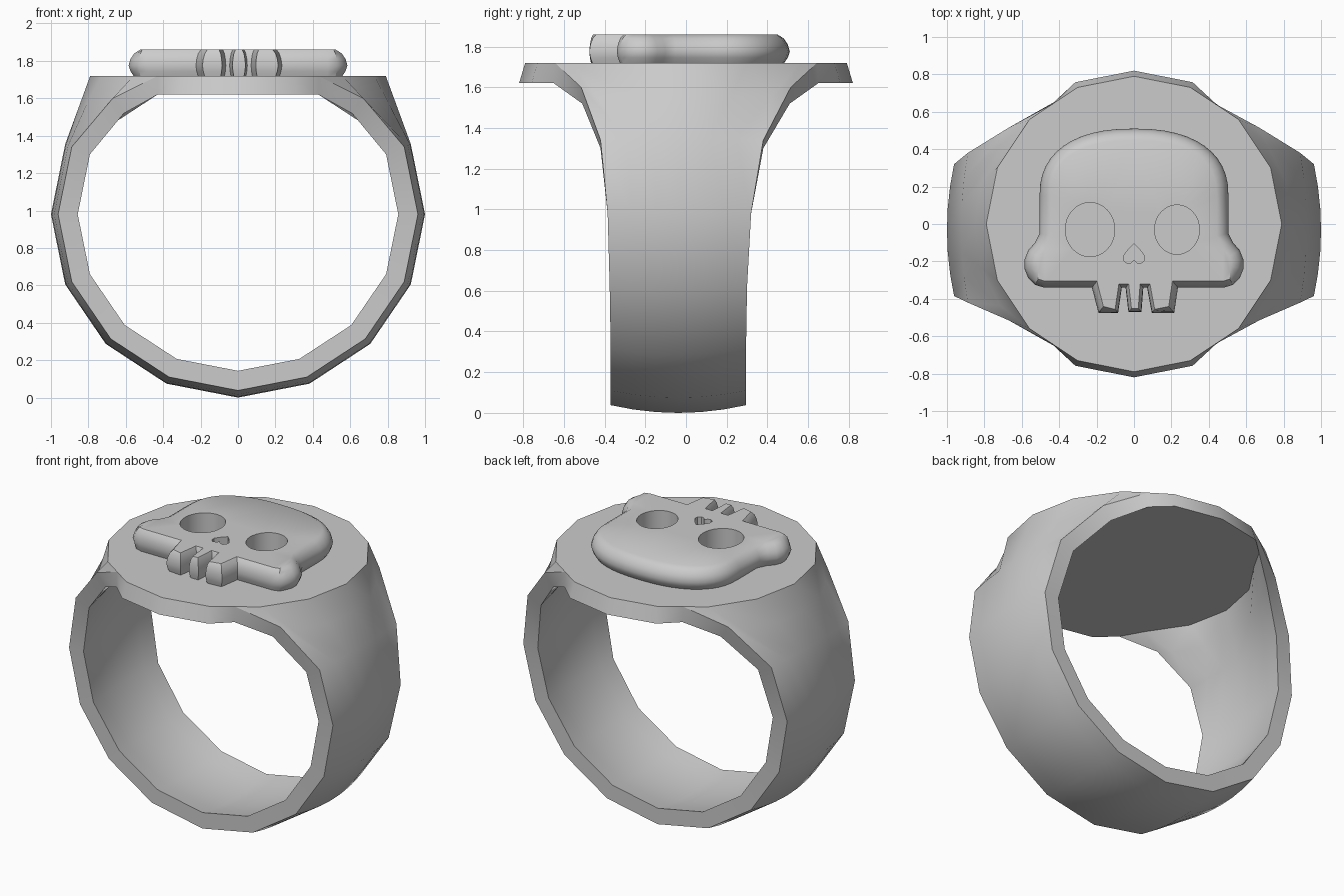
import bpy, bmesh
from math import sin, cos, pi, radians, copysign
from mathutils import Vector

if "Cube" in bpy.data.objects:
    bpy.data.objects.remove(bpy.data.objects["Cube"])

TOP, UNDER, CZ = 1.72, 1.62, 0.98


def finish(name, bm, angle):
    bmesh.ops.recalc_face_normals(bm, faces=bm.faces[:])
    me = bpy.data.meshes.new(name)
    bm.to_mesh(me)
    bm.free()
    ob = bpy.data.objects.new(name, me)
    bpy.context.collection.objects.link(ob)
    bpy.ops.object.select_all(action='DESELECT')
    ob.select_set(True)
    bpy.context.view_layer.objects.active = ob
    bpy.ops.object.shade_smooth_by_angle(angle=radians(angle))
    return ob


# Band: one skin of cross-sections running from the plate, under the finger, and back
def skin(mid_r, edge_r, arc, z, corner):
    """Rows of 7 points from front to back."""
    plate_row = [Vector((x, y, z)) for x, y in arc]
    half = []
    widths = [(-.42, .38), (-.385, .32), (-.375, .30), (-.37, .295), (-.37, .295), (-.37, .295)]
    for k, (y0, y1) in enumerate(widths):
        a = radians(22.5 - 22.5 * k)
        row = []
        for i in range(7):
            t = i / 3 - 1
            r = mid_r + (edge_r - mid_r) * t * t
            row.append(Vector((r * cos(a), y0 + (y1 - y0) * i / 6, CZ + (r - .02) * sin(a))))
        half.append(row)
    shoulder = [p.lerp(q, .55) for p, q in zip(half[0], plate_row)]
    cx, cy, cz = corner
    shoulder[0], shoulder[6] = Vector((cx, -cy, cz)), Vector((cx, cy, cz))
    half = [plate_row, shoulder] + half
    left = [[Vector((-p.x, p.y, p.z)) for p in row] for row in half[-2::-1]]
    return half + left


def half_arc(r, edge):
    pts = [(r * cos(radians(a)), r * sin(radians(a))) for a in (-45, -22.5, 0, 22.5, 45)]
    return [(edge[0], -edge[1])] + pts + [edge]


bm = bmesh.new()
borders = []
for mid_r, edge_r, arc, z, corner, tip in (
        (1.0, .962, half_arc(.79, (.43, .645)), TOP, (.67, .515, 1.60), .79),
        (.895, .857, half_arc(.72, (.43, .65)), UNDER, (.61, .51, 1.52), .82)):
    rows = [[bm.verts.new(p) for p in row] for row in skin(mid_r, edge_r, arc, z, corner)]
    for r0, r1 in zip(rows, rows[1:]):
        for i in range(6):
            bm.faces.new((r0[i], r0[i + 1], r1[i + 1], r1[i]))
    # exposed front and back points of the plate
    ext = {s: [bm.verts.new((tip * sin(radians(a)), s * tip * cos(radians(a)), z))
               for a in (-22.5, 0, 22.5)] for s in (-1, 1)}
    # flat plate face
    bm.faces.new(rows[0] + ext[1][::-1] + rows[-1][::-1] + ext[-1])
    borders.append([[r[0] for r in rows] + ext[-1], [r[6] for r in rows] + ext[1]])
# rims joining outer and inner skins
for outer, inner in zip(*borders):
    n = len(outer)
    for i in range(n):
        j = (i + 1) % n
        bm.faces.new((outer[i], outer[j], inner[j], inner[i]))
finish("signet_band", bm, 32)

# Skull outline, counter-clockwise
def power(v):
    return copysign(abs(v) ** .85, v)


dome = [(.505 * power(cos(pi * i / 24)), .15 + .36 * power(sin(pi * i / 24))) for i in range(25)]
cheek = [(.505, -.05), (.53, -.10), (.565, -.14), (.585, -.19), (.585, -.24),
         (.565, -.29), (.53, -.325), (.48, -.34)]
teeth = [(-.225, -.34), (-.19, -.475), (-.085, -.475), (-.065, -.34), (-.045, -.34),
         (-.03, -.47), (.04, -.47), (.05, -.34), (.07, -.34), (.095, -.475),
         (.215, -.475), (.235, -.34)]
outline = dome + [(-x, y) for x, y in cheek] + teeth + cheek[::-1]


def inset(pts, d):
    out = []
    for i, p in enumerate(pts):
        p = Vector(p)
        a = (p - Vector(pts[i - 1])).normalized()
        b = (Vector(pts[(i + 1) % len(pts)]) - p).normalized()
        n1, n2 = Vector((-a.y, a.x)), Vector((-b.y, b.x))
        w = 1.0
        if p.y < -.30:
            w = .3 if abs(p.x) < .12 else .55
        out.append(p + (n1 + n2) / max(1 + n1.dot(n2), .5) * d * w)
    return out


def ring(bm, pts, z):
    return [bm.verts.new((p[0], p[1], z)) for p in pts]


def wall(bm, a, b):
    for i in range(len(a)):
        j = (i + 1) % len(a)
        bm.faces.new((a[i], a[j], b[j], b[i]))


def rim_edges(bm, r):
    return [bm.edges.get((r[i - 1], r[i])) for i in range(len(r))]


# Skull: rounded side, flat top with eye and nose wells
bm = bmesh.new()
levels = [ring(bm, inset(outline, d), z) for d, z in
          ((.03, TOP - .005), (.01, 1.745), (0, 1.775), (.01, 1.81), (.03, 1.84), (.062, 1.86))]
for a, b in zip(levels, levels[1:]):
    wall(bm, a, b)
edges = rim_edges(bm, levels[-1])


def ellipse(cx, cy, rx, ry):
    return [(cx + rx * cos(pi * i / 16), cy + ry * sin(pi * i / 16)) for i in range(32)]


nose_half = [(-.03, -.135), (-.055, -.17), (-.053, -.198), (-.035, -.212), (-.015, -.207)]
nose = [(0, -.105)] + nose_half + [(0, -.19)] + [(-x, y) for x, y in nose_half[::-1]]
for hole in (ellipse(-.235, -.03, .132, .145), ellipse(.23, -.03, .12, .132), nose):
    top, low = ring(bm, hole, 1.86), ring(bm, hole, TOP - .005)
    wall(bm, top, low)
    edges += rim_edges(bm, top)
bmesh.ops.triangle_fill(bm, edges=edges, use_beauty=True, normal=(0, 0, 1))
finish("skull_relief", bm, 35)
